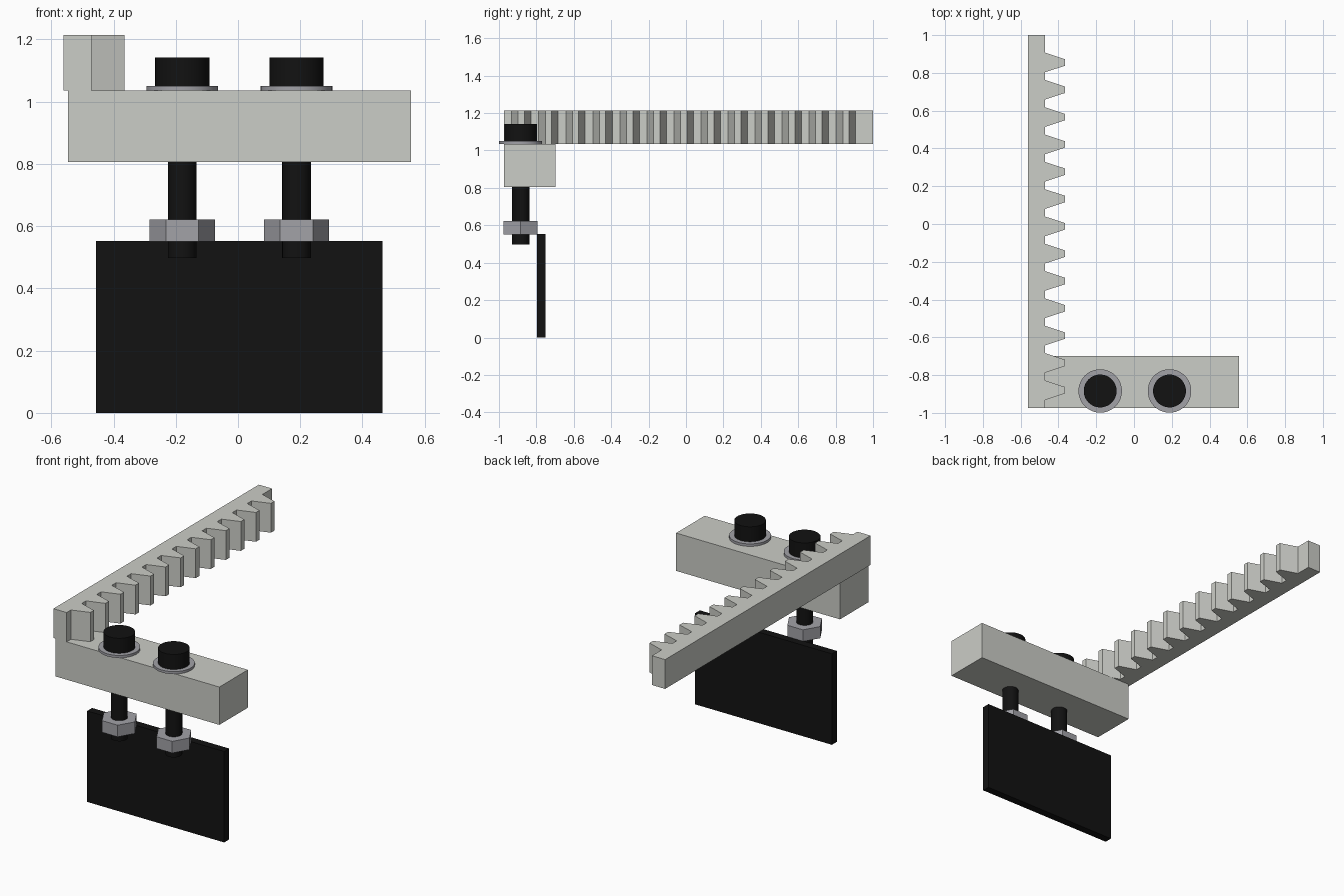
import bpy, bmesh
from math import radians

if "Cube" in bpy.data.objects:
    bpy.data.objects.remove(bpy.data.objects["Cube"])


def material(name, r, g, b):
    m = bpy.data.materials.new(name)
    m.diffuse_color = (r, g, b, 1)
    m.use_nodes = True
    m.node_tree.nodes["Principled BSDF"].inputs["Base Color"].default_value = m.diffuse_color
    return m


BLACK = material("black_steel", 0.006, 0.006, 0.006)
ZINC = material("zinc", 0.36, 0.36, 0.39)
GREY = material("light_grey", 0.60, 0.61, 0.57)


def prism(name, outline, z0, z1, mat):
    """Extrude an xy outline from z0 to z1."""
    bm = bmesh.new()
    face = bm.faces.new([bm.verts.new((x, y, z0)) for x, y in outline])
    top = bmesh.ops.extrude_face_region(bm, geom=[face])["geom"]
    bmesh.ops.translate(bm, vec=(0, 0, z1 - z0),
                        verts=[g for g in top if isinstance(g, bmesh.types.BMVert)])
    bmesh.ops.recalc_face_normals(bm, faces=bm.faces)
    me = bpy.data.meshes.new(name)
    bm.to_mesh(me)
    bm.free()
    ob = bpy.data.objects.new(name, me)
    bpy.context.collection.objects.link(ob)
    me.materials.append(mat)
    return ob


def block(name, x0, x1, y0, y1, z0, z1, mat):
    return prism(name, [(x0, y0), (x1, y0), (x1, y1), (x0, y1)], z0, z1, mat)


def disc(name, x, y, r, z0, z1, mat, sides=48):
    bpy.ops.mesh.primitive_cylinder_add(vertices=sides, radius=r, depth=z1 - z0,
                                        location=(x, y, (z0 + z1) / 2))
    ob = bpy.context.object
    ob.name = name
    ob.data.materials.append(mat)
    if sides > 6:
        bpy.ops.object.shade_smooth_by_angle(angle=radians(30))
    else:
        ob.rotation_euler.z = radians(30)   # nut corners point along x
    return ob


# Toothed rack: straight back, 13 trapezoid teeth facing +x
BACK, ROOT, TIP = -0.56, -0.471, -0.365
PITCH, FIRST, TEETH = 0.1446, -0.88, 13
outline = [(BACK, 1.0), (BACK, -0.973), (ROOT, -0.973)]
for i in range(TEETH):
    c = FIRST + i * PITCH
    outline += [(ROOT, c - 0.052), (TIP, c - 0.017), (TIP, c + 0.017), (ROOT, c + 0.052)]
outline.append((ROOT, 1.0))
prism("toothed_rack", outline, 1.036, 1.214, GREY)

# Cross bar under the rack and the hanging plate
block("cross_bar", -0.546, 0.556, -0.973, -0.699, 0.806, 1.036, GREY)
block("hanging_plate", -0.456, 0.465, -0.797, -0.75, 0.0, 0.553, BLACK)

# Two bolts, each with head, washer, shank and hex nut
BOLT_Y = -0.884
for side, x in (("left", -0.179), ("right", 0.188)):
    disc(f"{side}_bolt_shank", x, BOLT_Y, 0.046, 0.497, 1.06, BLACK)
    disc(f"{side}_bolt_head", x, BOLT_Y, 0.087, 1.05, 1.142, BLACK)
    disc(f"{side}_washer", x, BOLT_Y, 0.115, 1.036, 1.051, ZINC)
    disc(f"{side}_hex_nut", x, BOLT_Y, 0.105, 0.551, 0.622, ZINC, sides=6)
